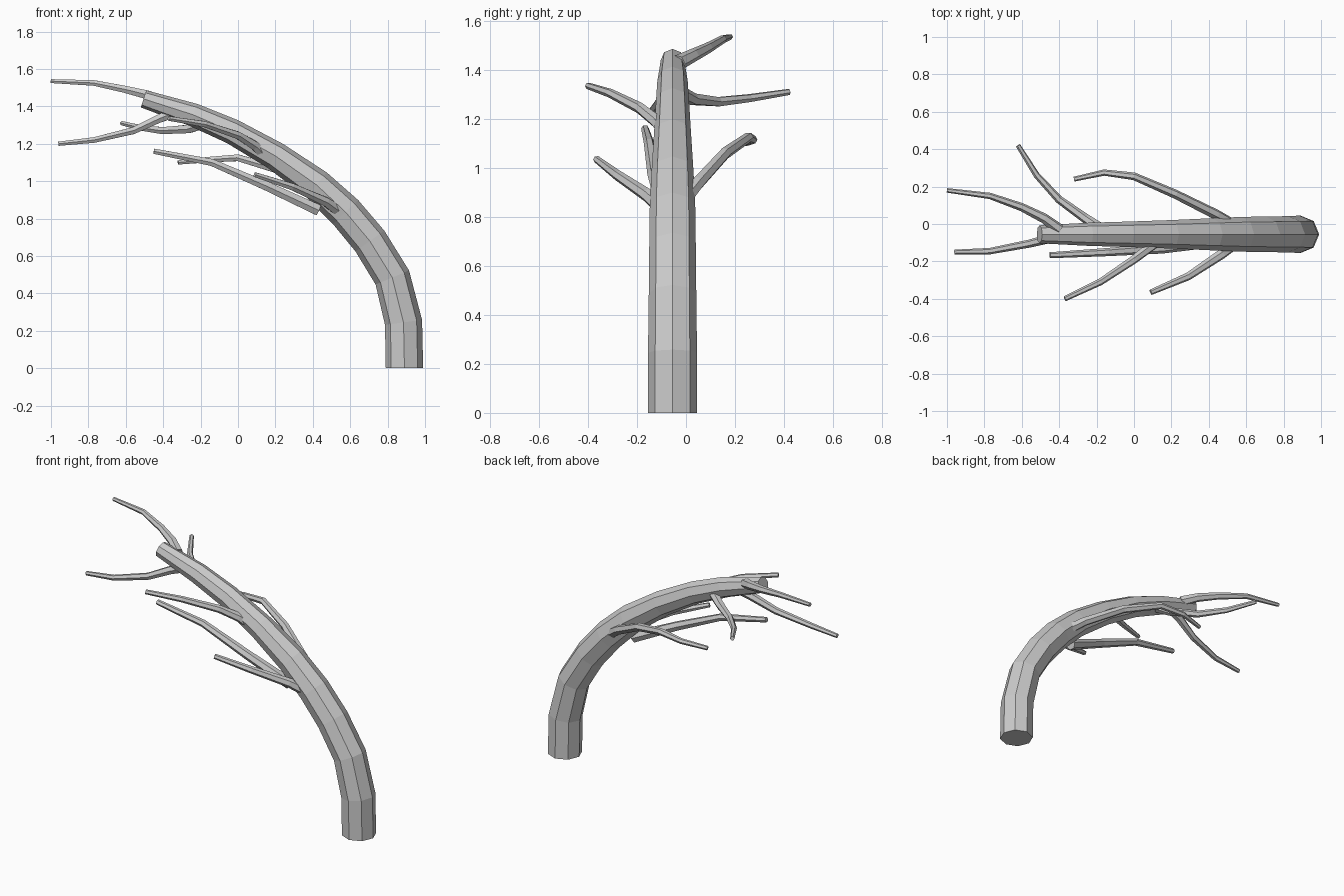
import bpy, bmesh, math
from mathutils import Vector

cube = bpy.data.objects.get("Cube")
if cube:
    bpy.data.objects.remove(cube, do_unlink=True)

bark = bpy.data.materials.new("grey_bark")
bark.use_nodes = True
bark.diffuse_color = (0.6, 0.6, 0.6, 1)
bark.node_tree.nodes["Principled BSDF"].inputs["Base Color"].default_value = (0.6, 0.6, 0.6, 1)


def tube(name, path, radii, sides, start_dir=None):
    """Flat-sided tapered limb following a path, capped at both ends."""
    pts = [Vector(p) for p in path]
    last = len(pts) - 1
    bm = bmesh.new()
    rings = []
    for i, p in enumerate(pts):
        before = (p - pts[i - 1]).normalized() if i else Vector()
        after = (pts[i + 1] - p).normalized() if i < last else Vector()
        along = (before + after).normalized()
        if i == 0 and start_dir:
            along = Vector(start_dir)
        across = Vector((0, 1, 0))
        u = (across - along * across.dot(along)).normalized()
        v = along.cross(u)
        ring = []
        for k in range(sides):
            a = math.tau * k / sides
            ring.append(bm.verts.new(p + radii[i] * (u * math.cos(a) + v * math.sin(a))))
        rings.append(ring)
    for low, high in zip(rings, rings[1:]):
        for k in range(sides):
            n = (k + 1) % sides
            bm.faces.new((low[k], low[n], high[n], high[k]))
    bm.faces.new(rings[0][::-1])
    bm.faces.new(rings[-1])
    bmesh.ops.recalc_face_normals(bm, faces=bm.faces[:])
    mesh = bpy.data.meshes.new(name)
    bm.to_mesh(mesh)
    bm.free()
    mesh.materials.append(bark)
    bpy.context.collection.objects.link(bpy.data.objects.new(name, mesh))


def branch(name, path, base, tip):
    n = len(path) - 1
    tube(name, path, [base + (tip - base) * i / n for i in range(n + 1)], 6)


# Arching trunk
Y = -0.055
arc = [(.89, 0), (.885, .245), (.825, .485), (.705, .68), (.575, .835),
       (.42, .98), (.2, 1.135), (-.03, 1.265), (-.24, 1.355), (-.505, 1.44)]
tube("trunk", [(x, Y, z) for x, z in arc],
     [.1, .1, .097, .095, .093, .086, .076, .068, .062, .048], 8, (0, 0, 1))

# Branches at the tip
branch("tip_branch_back", [(-.4, -.03, 1.43), (-.48, .03, 1.46), (-.6, .09, 1.49),
                           (-.77, .15, 1.525), (-1, .18, 1.535)], .032, .012)
branch("tip_branch_front", [(-.33, -.055, 1.37), (-.42, -.07, 1.335), (-.56, -.105, 1.27),
                            (-.77, -.145, 1.22), (-.96, -.15, 1.2)], .03, .013)

# Branches on the back
branch("upper_back_branch", [(-.17, -.03, 1.31), (-.26, .03, 1.28), (-.4, .13, 1.27),
                             (-.52, .26, 1.285), (-.62, .42, 1.31)], .03, .013)
branch("lower_back_branch", [(.52, 0, .88), (.44, .05, .94), (.22, .16, 1.06), (0, .255, 1.125),
                             (-.16, .275, 1.115), (-.32, .24, 1.1)], .032, .013)

# Branches on the front
branch("upper_front_branch", [(.15, -.07, 1.13), (.09, -.12, 1.19), (0, -.19, 1.245),
                              (-.18, -.31, 1.305), (-.37, -.4, 1.335)], .032, .014)
branch("lower_front_branch", [(.54, -.1, .84), (.47, -.16, .89), (.29, -.28, .97),
                              (.09, -.365, 1.035)], .034, .015)
branch("long_under_branch", [(.43, -.09, .845), (.15, -.13, .975), (-.14, -.15, 1.1),
                             (-.45, -.167, 1.16)], .034, .016)
